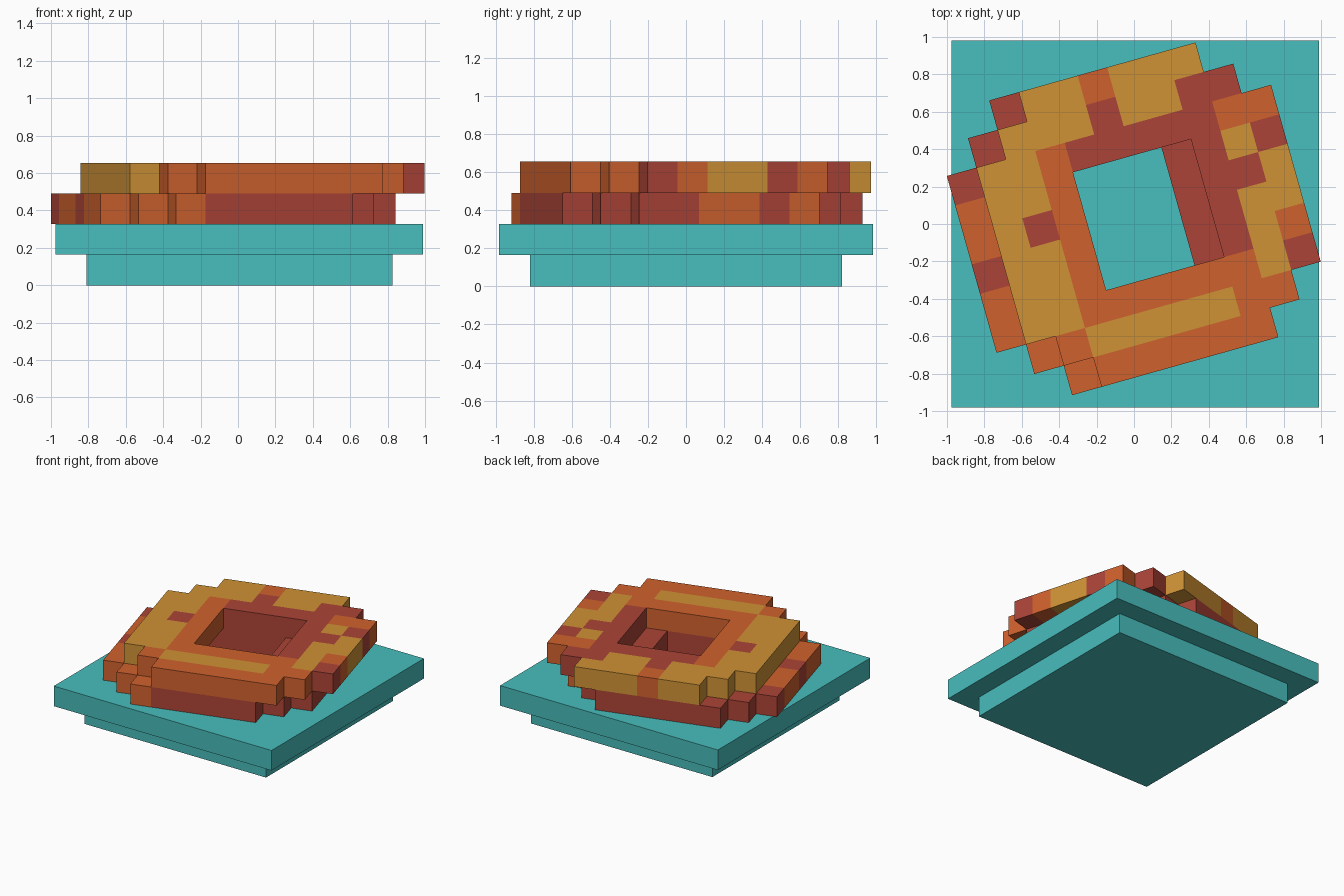
import bpy, bmesh, math
from mathutils import Matrix, Vector

if "Cube" in bpy.data.objects:
    bpy.data.objects.remove(bpy.data.objects["Cube"])

K = 0.1637                      # edge of one block
ANGLE = math.radians(15.7)      # turn of the ring on its base
CORNER = Vector((-0.894, -0.7915, 2 * K))   # ring grid corner before turning


def material(name, rgb):
    lin = [(c / 255 / 12.92) if c < 11 else ((c / 255 + 0.055) / 1.055) ** 2.4 for c in rgb]
    m = bpy.data.materials.new(name)
    m.diffuse_color = (*lin, 1)
    m.use_nodes = True
    m.node_tree.nodes["Principled BSDF"].inputs["Base Color"].default_value = m.diffuse_color
    return m


teal = material("teal", (72, 190, 189))
ring_mats = [material("orange", (207, 97, 45)),
             material("gold", (207, 146, 53)),
             material("red", (172, 68, 55))]


def add_object(name, bm, mats):
    me = bpy.data.meshes.new(name)
    bm.to_mesh(me)
    bm.free()
    for m in mats:
        me.materials.append(m)
    ob = bpy.data.objects.new(name, me)
    bpy.context.collection.objects.link(ob)
    return ob


# Two square base plates, the upper one wider
def plate(name, cells, level):
    bm = bmesh.new()
    size = Matrix.Diagonal((cells * K, cells * K, K, 1))
    bmesh.ops.create_cube(bm, size=1,
                          matrix=Matrix.Translation((0.0075, 0, (level + 0.5) * K)) @ size)
    add_object(name, bm, [teal])


plate("base_foot", 10, 0)
plate("base_plate", 12, 1)

# Ring of blocks: one text row per grid row, front to back
LOWER = ["..ORRRRR..",
         ".ORRRRRRR.",
         "ORRRRRRRRR",
         "ORR....RRR",
         "RRR....RRO",
         "ORR....RRO",
         "ORR....RRR",
         "RRRRRRRRRO",
         ".RRRRRRRR.",
         "..RRRRRR.."]
UPPER = ["..OOOOOO..",
         ".OGGGGGOO.",
         "GGOOOOOOGR",
         "GGO....RGO",
         "GGO....RGG",
         "GRO....RRG",
         "GGO....RGR",
         "GGORRRRROO",
         ".GGGRGGRR.",
         "..GGOGGG.."]

# The upper layer is shifted one block sideways
blocks = {}
for k, rows in enumerate((LOWER, UPPER)):
    for j, row in enumerate(rows):
        for i, ch in enumerate(row):
            if ch != ".":
                blocks[(i + k, j, k)] = "OGR".index(ch)


def ring_layer(name, level):
    bm = bmesh.new()
    for cell, mat in blocks.items():
        if cell[2] != level:
            continue
        centre = Vector(cell) + Vector((0.5, 0.5, 0.5))
        for axis in range(3):
            for sign in (-1, 1):
                near = list(cell)
                near[axis] += sign
                if tuple(near) in blocks:
                    continue            # only exposed faces
                n, a, b = Vector(), Vector(), Vector()
                n[axis] = 0.5 * sign
                a[(axis + 1) % 3] = 0.5
                b[(axis + 2) % 3] = 0.5 * sign
                quad = (n - a - b, n + a - b, n + a + b, n - a + b)
                f = bm.faces.new([bm.verts.new((centre + q) * K + CORNER) for q in quad])
                f.material_index = mat
    bmesh.ops.remove_doubles(bm, verts=bm.verts[:], dist=1e-4)
    bm.transform(Matrix.Rotation(ANGLE, 4, 'Z'))
    add_object(name, bm, ring_mats)


ring_layer("ring_lower", 0)
ring_layer("ring_upper", 1)
